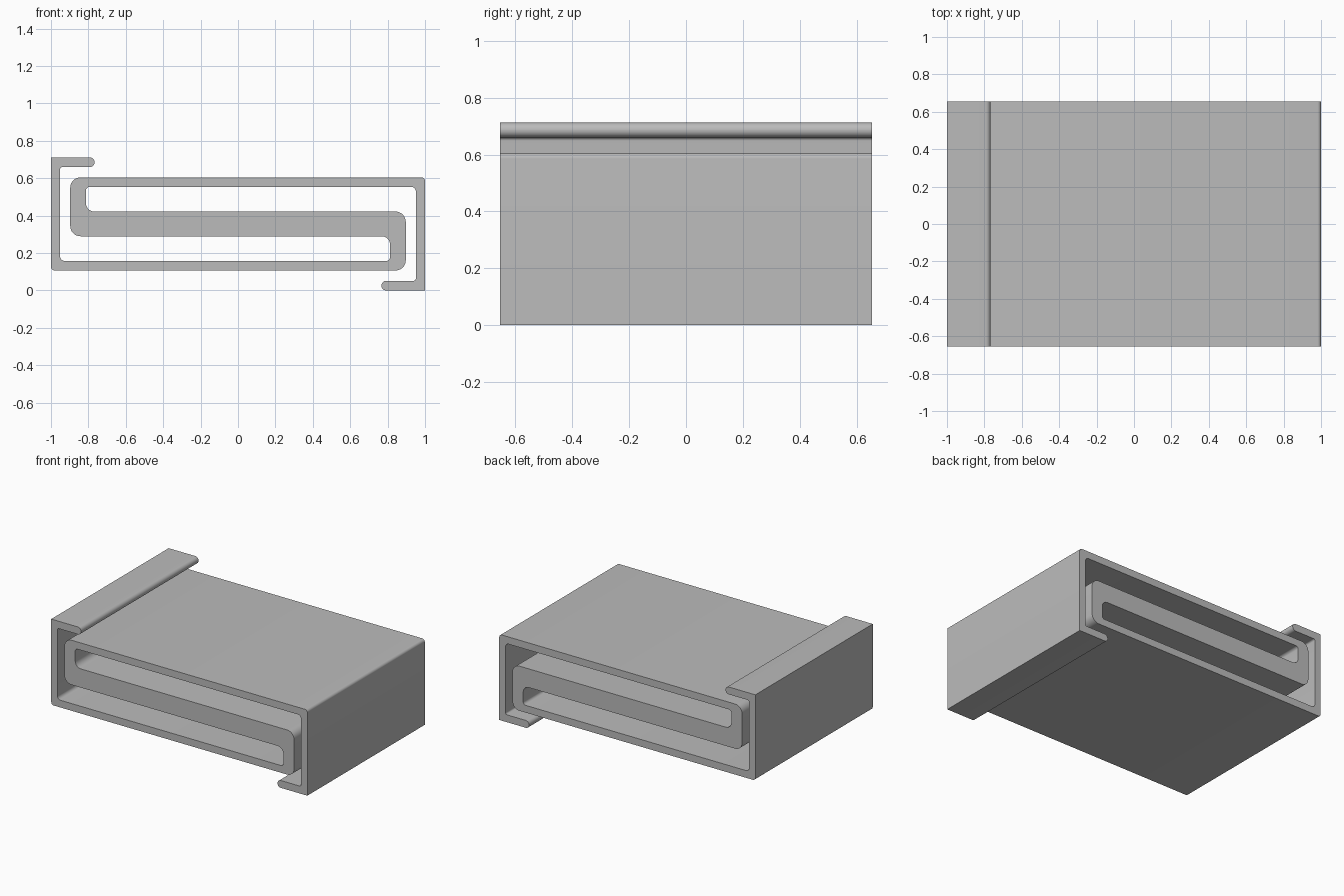
import bpy, bmesh, math
from mathutils import Vector

cube = bpy.data.objects.get("Cube")
if cube:
    bpy.data.objects.remove(cube, do_unlink=True)

HEIGHT, HALF_DEPTH = 0.712, 0.655

# Half of the folded strip outline: x, z, corner radius
half = [(-1, HEIGHT, 0), (-0.767, HEIGHT, 0.0258), (-0.767, 0.66, 0.0258),
        (-0.951, 0.66, 0.012), (-0.951, 0.158, 0.025), (0.813, 0.158, 0.02),
        (0.813, 0.29, 0.045), (-0.897, 0.29, 0.055), (-0.897, 0.605, 0.055),
        (1, 0.605, 0.02)]
# The other half is the same outline turned half a turn
corners = half + [(-x, HEIGHT - z, r) for x, z, r in half]


def rounded(corners, steps=8):
    """Replace each right-angled corner with a circular arc."""
    points = []
    for i, (x, z, r) in enumerate(corners):
        p = Vector((x, z))
        if r == 0:
            points.append(p)
            continue
        a = (Vector(corners[i - 1][:2]) - p).normalized()
        b = (Vector(corners[(i + 1) % len(corners)][:2]) - p).normalized()
        centre = p + (a + b) * r
        for k in range(steps + 1):
            t = math.pi / 2 * k / steps
            points.append(centre - b * r * math.cos(t) - a * r * math.sin(t))
    return points


# Extrude the outline from front to back
bm = bmesh.new()
face = bm.faces.new([bm.verts.new((p.x, -HALF_DEPTH, p.y)) for p in rounded(corners)])
result = bmesh.ops.extrude_face_region(bm, geom=[face], use_keep_orig=True)
new_verts = [v for v in result["geom"] if isinstance(v, bmesh.types.BMVert)]
bmesh.ops.translate(bm, verts=new_verts, vec=(0, 2 * HALF_DEPTH, 0))
bmesh.ops.recalc_face_normals(bm, faces=bm.faces)
mesh = bpy.data.meshes.new("folded_clip")
bm.to_mesh(mesh)
bm.free()

clip = bpy.data.objects.new("folded_clip", mesh)
bpy.context.collection.objects.link(clip)

# Plain grey material
grey = bpy.data.materials.new("plain grey")
grey.use_nodes = True
colour = (0.5, 0.5, 0.5, 1)
grey.diffuse_color = colour
grey.node_tree.nodes["Principled BSDF"].inputs["Base Color"].default_value = colour
mesh.materials.append(grey)

# Smooth the rounded corners, keep the ends sharp
bpy.ops.object.select_all(action="DESELECT")
clip.select_set(True)
bpy.context.view_layer.objects.active = clip
bpy.ops.object.shade_smooth_by_angle(angle=math.radians(30))
